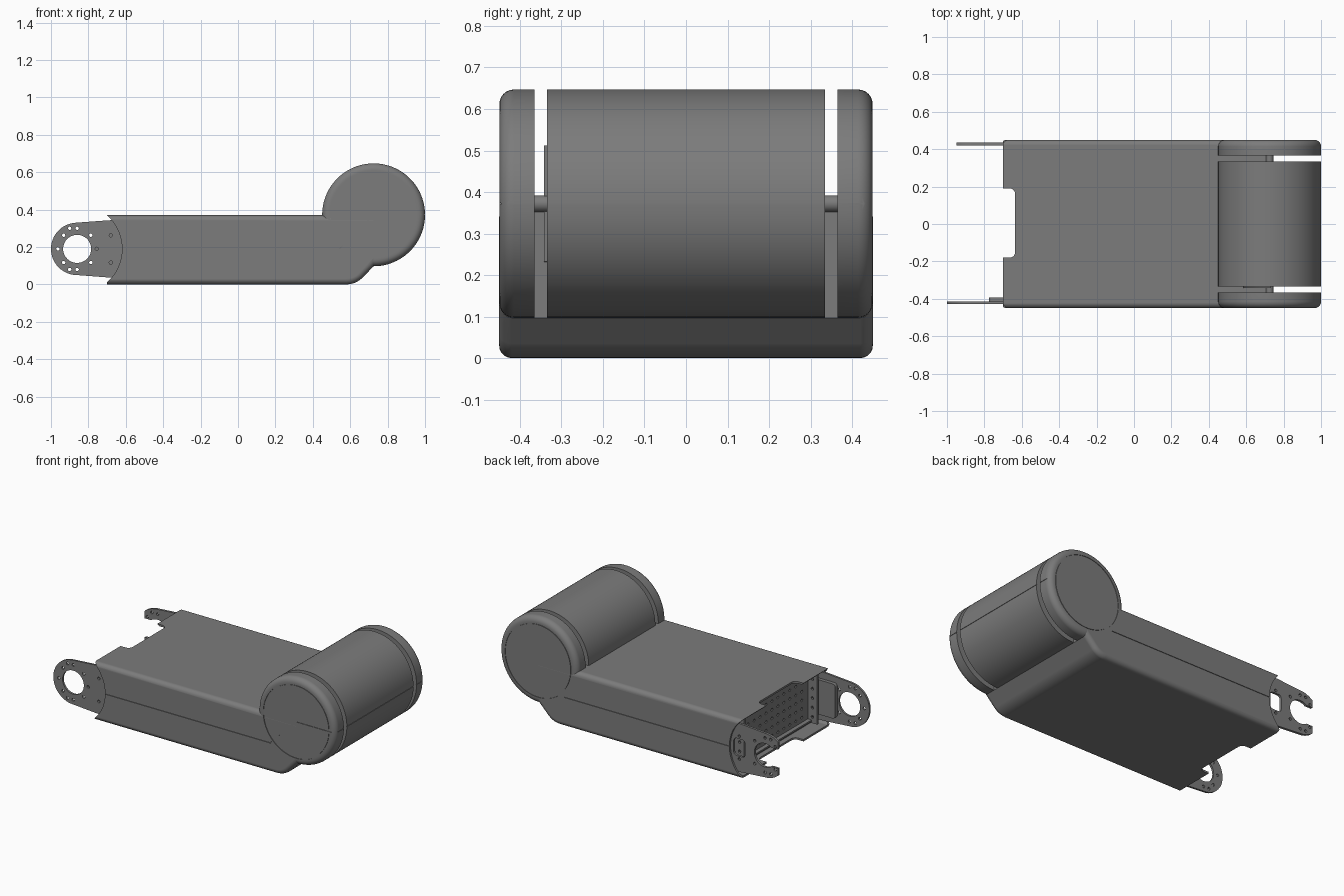
import bpy, bmesh
from math import sin, cos, pi, radians
from mathutils import Vector

if "Cube" in bpy.data.objects:
    bpy.data.objects.remove(bpy.data.objects["Cube"])

CX, CZ, R = 0.725, 0.372, 0.275      # joint drum axis and radius
RX, RZ = -0.86, 0.19                 # mounting ring axis


def finish(bm, name):
    bmesh.ops.remove_doubles(bm, verts=bm.verts, dist=1e-5)
    bmesh.ops.recalc_face_normals(bm, faces=bm.faces)
    me = bpy.data.meshes.new(name)
    bm.to_mesh(me)
    bm.free()
    ob = bpy.data.objects.new(name, me)
    bpy.context.collection.objects.link(ob)
    return ob


def extrude(name, pts, a, b, axis='y', bevel=None):
    """Extrude a 2D outline along an axis, optionally rounding chosen end edges."""
    put = {'y': lambda p, t: (p[0], t, p[1]),
           'z': lambda p, t: (p[0], p[1], t),
           'x': lambda p, t: (t, p[0], p[1])}[axis]
    bm = bmesh.new()
    lo = [bm.verts.new(put(p, a)) for p in pts]
    hi = [bm.verts.new(put(p, b)) for p in pts]
    bm.faces.new(lo)
    bm.faces.new(hi)
    n = len(pts)
    for i in range(n):
        bm.faces.new((lo[i], lo[(i + 1) % n], hi[(i + 1) % n], hi[i]))
    bmesh.ops.recalc_face_normals(bm, faces=bm.faces)
    if bevel:
        edges = [e for e in bm.edges if bevel(*[v.co for v in e.verts])]
        bmesh.ops.bevel(bm, geom=edges, offset=0.03, segments=5, profile=0.5, affect='EDGES')
    return finish(bm, name)


def box(name, x, y, z):
    return extrude(name, [(x[0], z[0]), (x[1], z[0]), (x[1], z[1]), (x[0], z[1])], *y)


def circle(u, v, r, n=24):
    return [(u + r * cos(2 * pi * i / n), v + r * sin(2 * pi * i / n)) for i in range(n)]


def rounded(u, v, r, n=6):
    """Rounded rectangle outline."""
    out = []
    for k, (cu, cv) in enumerate([(u[1] - r, v[1] - r), (u[0] + r, v[1] - r),
                                  (u[0] + r, v[0] + r), (u[1] - r, v[0] + r)]):
        out += [(cu + r * cos(pi / 2 * (k + i / n)), cv + r * sin(pi / 2 * (k + i / n)))
                for i in range(n + 1)]
    return out


def revolve(name, prof, closed=False, n=96):
    """Spin an (r, y) profile around the drum axis."""
    bm = bmesh.new()
    rings = [[bm.verts.new((CX + r * cos(2 * pi * i / n), y, CZ + r * sin(2 * pi * i / n)))
              for i in range(n)] for r, y in prof]
    for k in range(len(prof) if closed else len(prof) - 1):
        a, b = rings[k], rings[(k + 1) % len(prof)]
        for i in range(n):
            j = (i + 1) % n
            bm.faces.new((a[i], a[j], b[j], b[i]))
    return finish(bm, name)


def strip(p, q, a, b, w=0.0018):
    """Thin cutter along a seam line."""
    p, q = Vector(p), Vector(q)
    d = (q - p).normalized()
    s = Vector((-d.y, d.x)) * w
    return extrude("cutter", [tuple(v) for v in (p - s, q - s, q + s, p + s)], a, b)


def cut(ob, cutters):
    for c in cutters:
        c.hide_render = True
        m = ob.modifiers.new("cut", 'BOOLEAN')
        m.operation, m.solver, m.object = 'DIFFERENCE', 'EXACT', c
        bpy.context.view_layer.objects.active = ob
        bpy.ops.object.modifier_apply(modifier=m.name)
        bpy.data.objects.remove(c)


def join_cutters(obs):
    bm = bmesh.new()
    for o in obs:
        bm.from_mesh(o.data)
        bpy.data.objects.remove(o)
    return finish(bm, "cutter")


# Arm housing: side outline with rounded heel, running into the drum's lower quadrant
heel = [(0.58 + 0.12 * sin(radians(a)), 0.12 - 0.12 * cos(radians(a))) for a in range(0, 46, 9)]
outline = [(-0.7, 0.37), (-0.7, 0)] + heel + [(CX, 0.097), (CX, 0.37)]
body = extrude("arm_housing", outline, -0.45, 0.45,
               bevel=lambda a, b: abs(a.y - b.y) < 1e-6 and abs(a.x - b.x) > 1e-4)
# hollow interior, curved wall ends, top and bottom notch
cut(body, [extrude("cutter", rounded((-0.438, 0.438), (0.012, 0.358), 0.02), -0.9, 0.4, 'x'),
           extrude("cutter", circle(RX, RZ, 0.24, 96), -0.6, 0.6),
           extrude("cutter", rounded((-0.9, -0.635), (-0.18, 0.19), 0.03), -0.1, 0.5, 'z')])
# seam grooves on both sides
for s in (-1, 1):
    a, b = sorted((s * 0.446, s * 0.47))
    cut(body, [strip((-0.72, 0.19), (0.54, 0.19), a, b),
               revolve("cutter", [(0.2285, a), (0.2325, a), (0.2325, b), (0.2285, b)], True)])
cut(body, [strip((0.54, 0.187), (CX, CZ), -0.47, -0.446)])

# Drum end caps with rounded rims and a ring groove
for s, name in ((-1, "front_cap"), (1, "back_cap")):
    f = 0.035
    rim = [(R - f + f * cos(radians(t)), s * (0.4495 - f + f * sin(radians(t))))
           for t in range(0, 91, 15)]
    e, g = s * 0.4495, s * 0.446
    cap = revolve(name, [(0, s * 0.365), (R, s * 0.365)] + rim +
                  [(0.2325, e), (0.2325, g), (0.2285, g), (0.2285, e), (0, e)])
    a, b = sorted((s * 0.36, s * 0.46))
    seams = [strip((CX + R - 0.003, CZ), (1.02, CZ), a, b)]
    if s < 0:
        seams.append(strip((CX, CZ), (1.02, CZ), -0.47, -0.446))
    cut(cap, seams)

# Central drum, axle across the slots and bearing plate
drum = revolve("drum", [(0, -0.335), (R, -0.335), (R, 0.335), (0, 0.335)])
cut(drum, [strip((CX + R - 0.003, CZ), (1.02, CZ), -0.5, 0.5)])
revolve("axle", [(0, -0.37), (0.02, -0.37), (0.02, 0.37), (0, 0.37)], n=32)
bearing = revolve("bearing_plate", [(0, -0.342), (0.14, -0.342), (0.14, -0.33), (0, -0.33)], n=48)
cut(bearing, [box("cutter", (0.732, 1.1), (-0.5, 0.5), (0, 0.7))])

# Mounting brackets: ring at the front, open fork at the back
tip = [(RX + 0.14 * cos(radians(t)), RZ + 0.14 * sin(radians(t))) for t in range(94, 267, 6)]
plate = [(-0.5, 0.345), (-0.69, 0.343)] + tip + [(-0.69, 0.037), (-0.5, 0.035)]
half_holes = [(-0.9, 0.11), (-0.86, 0.11), (-0.932, 0.073), (-0.787, 0.073), (-0.68, 0.073)]
holes = [(x, RZ + s * d) for x, d in half_holes for s in (-1, 1)] + [(-0.963, RZ), (-0.755, RZ)]


def bracket(name, y0, y1, extra):
    ob = extrude(name, plate, y0, y1)
    pins = [extrude("cutter", circle(x, z, 0.009, 12), -0.6, 0.6) for x, z in holes
            if name == "ring_bracket" or x > -0.94 and (x, z) != (-0.755, RZ)]
    cut(ob, [join_cutters(pins), extrude("cutter", circle(RX, RZ, 0.075, 48), -0.6, 0.6)] + extra)


bracket("ring_bracket", -0.427, -0.414, [])
bracket("fork_bracket", 0.42, 0.435,
        [box("cutter", (-1.1, -0.86), (0.3, 0.6), (RZ - 0.06, RZ + 0.06)),
         box("cutter", (-1.1, -0.95), (0.3, 0.6), (-0.1, 0.5)),
         extrude("cutter", rounded((-0.72, -0.64), (RZ - 0.055, RZ + 0.055), 0.02), 0.3, 0.6)])

# Backing block behind the ring bracket
extrude("bracket_block", rounded((-0.775, -0.55), (0.08, 0.30), 0.02), -0.414, -0.392)

# Perforated bulkhead inside the open end
bulkhead = box("bulkhead", (-0.605, -0.593), (-0.42, 0.42), (0.015, 0.355))
cut(bulkhead, [join_cutters([extrude("cutter", circle(-0.3 + 0.06 * i, 0.08 + 0.055 * j, 0.009, 10),
                                     -0.63, -0.57, 'x')
                             for i in range(11) for j in range(5)])])

# Flanges folded forward from the bulkhead
for s, name in ((-1, "front_flange"), (1, "back_flange")):
    a, b = sorted((s * 0.36, s * 0.372))
    flange = box(name, (-0.67, -0.6), (a, b), (0.03, 0.34))
    cut(flange, [join_cutters([extrude("cutter", circle(-0.637, 0.07 + 0.06 * k, 0.009, 12), -0.6, 0.6)
                               for k in range(5)])])
box("floor_flange", (-0.632, -0.6), (-0.36, 0.36), (0.04, 0.05))

# Smooth curved surfaces, keep crisp edges and flat panels; dark grey finish
bpy.ops.object.select_all(action='SELECT')
bpy.context.view_layer.objects.active = body
bpy.ops.object.shade_smooth_by_angle(angle=radians(30))
grey = bpy.data.materials.new("dark_grey")
grey.diffuse_color = (0.2, 0.2, 0.2, 1)
grey.use_nodes = True
grey.node_tree.nodes["Principled BSDF"].inputs["Base Color"].default_value = grey.diffuse_color
for ob in bpy.context.scene.objects:
    ob.data.materials.clear()
    ob.data.materials.append(grey)
    wn = ob.modifiers.new("flat_panels", 'WEIGHTED_NORMAL')
    wn.keep_sharp, wn.weight = True, 100
